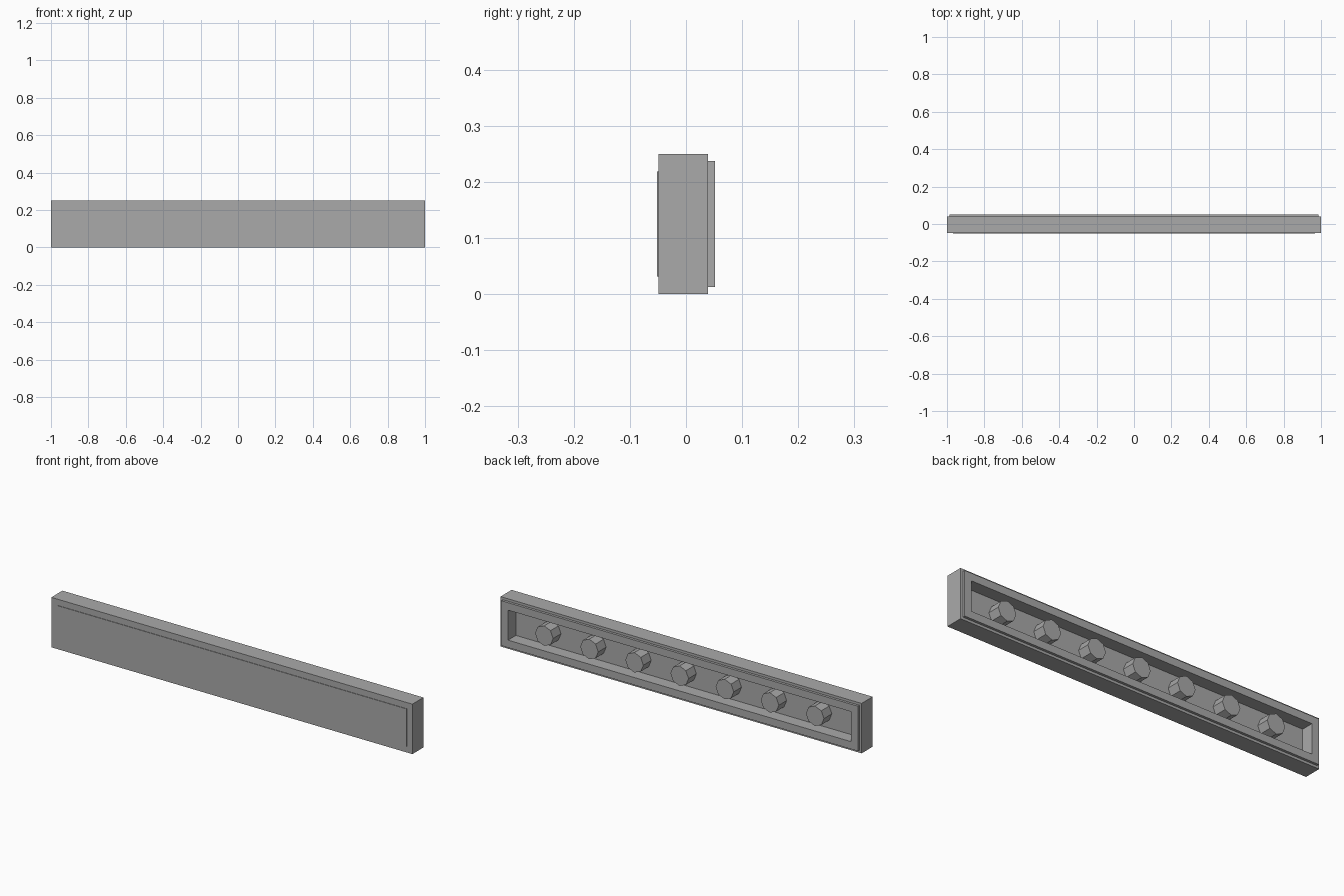
import bpy, bmesh, math
from mathutils import Matrix

cube = bpy.data.objects.get("Cube")
if cube:
    bpy.data.objects.remove(cube, do_unlink=True)

MID_Z = 0.125
BACK_Y = 0.0513     # rear edge of the rim
FLOOR_Y = -0.011    # floor of the rear recess
FRONT_Y = -0.0487   # front face of the slab

grey = bpy.data.materials.new("plain grey")
grey.use_nodes = True
colour = (0.4, 0.4, 0.4, 1)
grey.diffuse_color = colour
grey.node_tree.nodes["Principled BSDF"].inputs["Base Color"].default_value = colour


def finish(name, bm):
    bmesh.ops.recalc_face_normals(bm, faces=bm.faces)
    mesh = bpy.data.meshes.new(name)
    bm.to_mesh(mesh)
    bm.free()
    mesh.materials.append(grey)
    obj = bpy.data.objects.new(name, mesh)
    bpy.context.collection.objects.link(obj)
    return obj


def nested_rectangles(name, steps):
    """Join rectangles (inset from the outer edge, y) and cap both ends."""
    bm = bmesh.new()
    rings = []
    for inset, y in steps:
        w, h = 1 - inset, MID_Z - inset
        rings.append([bm.verts.new((sx * w, y, MID_Z + sz * h))
                      for sx, sz in ((-1, -1), (1, -1), (1, 1), (-1, 1))])
    for a, b in zip(rings, rings[1:]):
        for i in range(4):
            j = (i + 1) % 4
            bm.faces.new((a[i], a[j], b[j], b[i]))
    bm.faces.new(rings[0])
    bm.faces.new(rings[-1])
    return finish(name, bm)


# Slab with a stepped rim and a hollow back
nested_rectangles("slab", [(0, FRONT_Y), (0, 0.0388), (0.0125, 0.0388),
                           (0.0125, BACK_Y), (0.05, BACK_Y), (0.05, FLOOR_Y)])

# Thin raised panel on the front
nested_rectangles("front_panel", [(0.031, FRONT_Y), (0.031, -0.0513)])

# Row of eight-sided posts inside the recess
length = BACK_Y - FLOOR_Y
for n in range(7):
    bm = bmesh.new()
    place = (Matrix.Translation(((n - 3) * 0.25, FLOOR_Y + length / 2, MID_Z))
             @ Matrix.Rotation(math.pi / 2, 4, 'X'))
    bmesh.ops.create_cone(bm, cap_ends=True, segments=8, radius1=0.05,
                          radius2=0.05, depth=length, matrix=place)
    finish(f"post_{n + 1}", bm)
